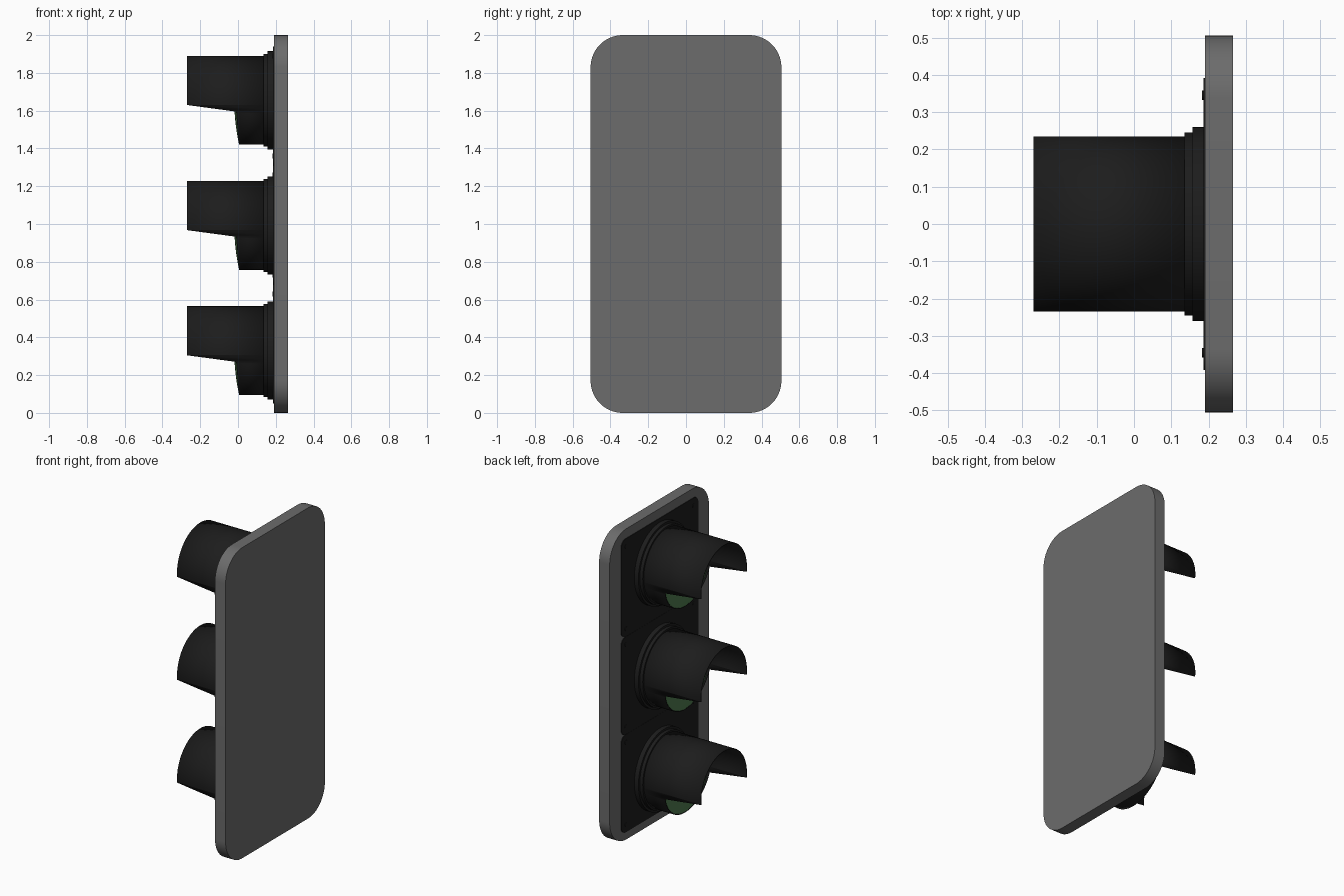
import bpy, bmesh, math
from math import sin, cos, pi

if "Cube" in bpy.data.objects:
    bpy.data.objects.remove(bpy.data.objects["Cube"])


def material(name, rgb):
    m = bpy.data.materials.new(name)
    m.diffuse_color = (*rgb, 1)
    m.use_nodes = True
    m.node_tree.nodes["Principled BSDF"].inputs["Base Color"].default_value = m.diffuse_color
    return m


GREY = material("plate_grey", (0.15, 0.15, 0.15))
BLACK = material("housing_black", (0.012, 0.012, 0.012))
GREEN = material("lens_green", (0.08, 0.2, 0.08))


def finish(bm, name, mat, recalc=True):
    if recalc:
        bmesh.ops.recalc_face_normals(bm, faces=bm.faces)
    me = bpy.data.meshes.new(name)
    bm.to_mesh(me)
    bm.free()
    ob = bpy.data.objects.new(name, me)
    bpy.context.collection.objects.link(ob)
    me.materials.append(mat)
    bpy.ops.object.select_all(action='DESELECT')
    ob.select_set(True)
    bpy.context.view_layer.objects.active = ob
    bpy.ops.object.shade_smooth_by_angle(angle=math.radians(35))
    return ob


def rounded_slab(name, x0, x1, half_w, zc, half_h, r, mat, seg=10):
    """Rounded rectangle in the YZ plane, extruded along x."""
    bm = bmesh.new()
    vs = []
    corners = [(1, 1), (-1, 1), (-1, -1), (1, -1)]
    for i, (sy, sz) in enumerate(corners):
        for k in range(seg + 1):
            a = (i + k / seg) * pi / 2
            vs.append(bm.verts.new((x0, sy * (half_w - r) + r * cos(a),
                                    zc + sz * (half_h - r) + r * sin(a))))
    f = bm.faces.new(vs)
    ext = bmesh.ops.extrude_face_region(bm, geom=[f], use_keep_orig=True)
    for v in ext['geom']:
        if isinstance(v, bmesh.types.BMVert):
            v.co.x = x1
    return finish(bm, name, mat)


def lathe(name, profile, yc, zc, mat, seg=64):
    """Revolve (x, radius) points around an axis parallel to x."""
    bm = bmesh.new()
    rows = []
    for x, r in profile:
        n = 1 if r == 0 else seg
        rows.append([bm.verts.new((x, yc + r * cos(2 * pi * k / seg),
                                   zc + r * sin(2 * pi * k / seg))) for k in range(n)])
    for a, b in zip(rows, rows[1:]):
        for k in range(seg):
            j = (k + 1) % seg
            q = [a[k % len(a)], a[j % len(a)], b[j % len(b)], b[k % len(b)]]
            bm.faces.new(list(dict.fromkeys(q)))
    return finish(bm, name, mat)


R = 0.235
EDGE = [(-R, 0.005), (-0.06, -0.01), (-0.025, -0.27), (R, -0.27)]  # (height, front x)


def visor_front(z):
    for (z0, x0), (z1, x1) in zip(EDGE, EDGE[1:]):
        if z <= z1 + 1e-6:
            return x0 + (x1 - x0) * (z - z0) / (z1 - z0)
    return EDGE[-1][1]


def visor(name, zc):
    """Thin tube whose lower front part is cut away."""
    half = sorted([-pi / 2 + pi * k / 32 for k in range(33)]
                  + [math.asin(z / R) for z, _ in EDGE[1:3]])
    angles = half + [pi - a for a in reversed(half[1:-1])]
    bm = bmesh.new()
    cols = []
    for a in angles:
        y, z = R * cos(a), R * sin(a)
        cols.append([bm.verts.new((x, y, zc + z)) for x in (visor_front(z), 0.145)])
    for i, c in enumerate(cols):
        d = cols[(i + 1) % len(cols)]
        bm.faces.new((c[0], d[0], d[1], c[1]))
    ob = finish(bm, name, BLACK, recalc=False)
    m = ob.modifiers.new("wall", 'SOLIDIFY')
    m.thickness = 0.005
    m.offset = -1


# Back plate
rounded_slab("back_plate", 0.19, 0.265, 0.505, 1.0, 1.0, 0.17, GREY, 16)

for i, word in enumerate(("lower", "middle", "upper")):
    # Housing panel with corner screws
    pz = 0.365 + 0.63 * i
    rounded_slab(word + "_panel", 0.186, 0.195, 0.392, pz, 0.3145, 0.045, BLACK, 6)
    for sy in (-1, 1):
        for sz in (-1, 1):
            lathe(word + "_screw", [(0.188, 0.013), (0.183, 0.013), (0.182, 0.009), (0.182, 0)],
                  sy * 0.345, pz + sz * 0.265, BLACK, 12)
    # Stepped collar, visor and domed lens
    lz = 0.33 + 0.6625 * i
    lathe(word + "_collar", [(0.188, 0.26), (0.157, 0.26), (0.157, 0.246),
                             (0.136, 0.246), (0.136, 0.225)], 0, lz, BLACK)
    visor(word + "_visor", lz)
    dome = [(0.005 - 0.025 * (1 - (k / 8) ** 2), 0.2305 * k / 8) for k in range(9)]
    lathe(word + "_lens", dome + [(0.03, 0.2305)], 0, lz, GREEN)
